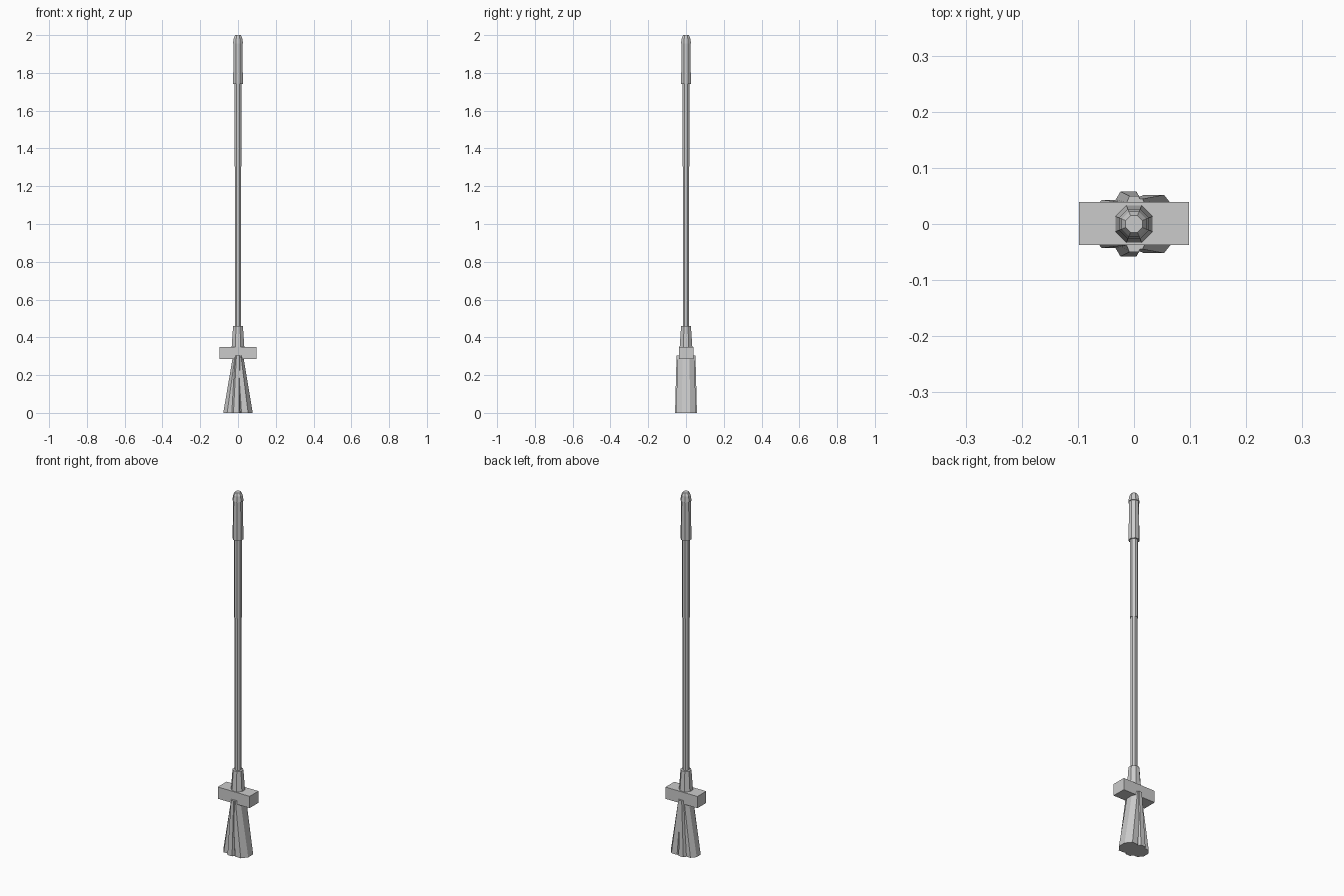
import bpy, bmesh, math

if "Cube" in bpy.data.objects:
    bpy.data.objects.remove(bpy.data.objects["Cube"])


def loft(name, rings, sides=8):
    """Closed faceted solid; each ring is (z, centre_x, half_width_x, half_width_y)."""
    bm = bmesh.new()
    k = 1 / math.cos(math.pi / sides)
    loops = []
    for z, cx, rx, ry in rings:
        loops.append([bm.verts.new((cx + rx * k * math.cos((i + .5) * 2 * math.pi / sides),
                                    ry * k * math.sin((i + .5) * 2 * math.pi / sides), z))
                      for i in range(sides)])
    for a, b in zip(loops, loops[1:]):
        for i in range(sides):
            j = (i + 1) % sides
            bm.faces.new((a[i], a[j], b[j], b[i]))
    bm.faces.new(loops[0][::-1])
    bm.faces.new(loops[-1])
    me = bpy.data.meshes.new(name)
    bm.to_mesh(me)
    bm.free()
    ob = bpy.data.objects.new(name, me)
    bpy.context.collection.objects.link(ob)
    return ob


def turned(name, profile):
    return loft(name, [(z, 0, r, r) for z, r in profile])


# Handle, grip and socket
turned("lower_handle", [(0.34, 0.016), (1.32, 0.016)])
turned("upper_handle", [(1.305, 0.019), (1.76, 0.019)])
turned("grip", [(1.74, 0.026), (1.96, 0.023)])
turned("end_cap", [(1.955, 0.027), (1.985, 0.022), (2.0, 0.015)])
turned("socket", [(0.34, 0.034), (0.46, 0.026)])

# Crossbar block
bpy.ops.mesh.primitive_cube_add(size=1, location=(0, 0.001, 0.3175))
block = bpy.context.object
block.name = "head_block"
block.scale = (0.196, 0.077, 0.065)

# Fanned bristle bundles: bottom centre, bottom half widths, top centre, top half widths
bundles = {
    "bristles_left": (-0.043, 0.035, 0.043, -0.007, 0.019, 0.038),
    "bristles_middle": (-0.010, 0.034, 0.058, 0.0, 0.020, 0.050),
    "bristles_right": (0.036, 0.042, 0.052, 0.007, 0.020, 0.045),
}
for name, (bx, brx, bry, tx, trx, try_) in bundles.items():
    loft(name, [(0, bx, brx, bry), (0.305, tx, trx, try_)])
